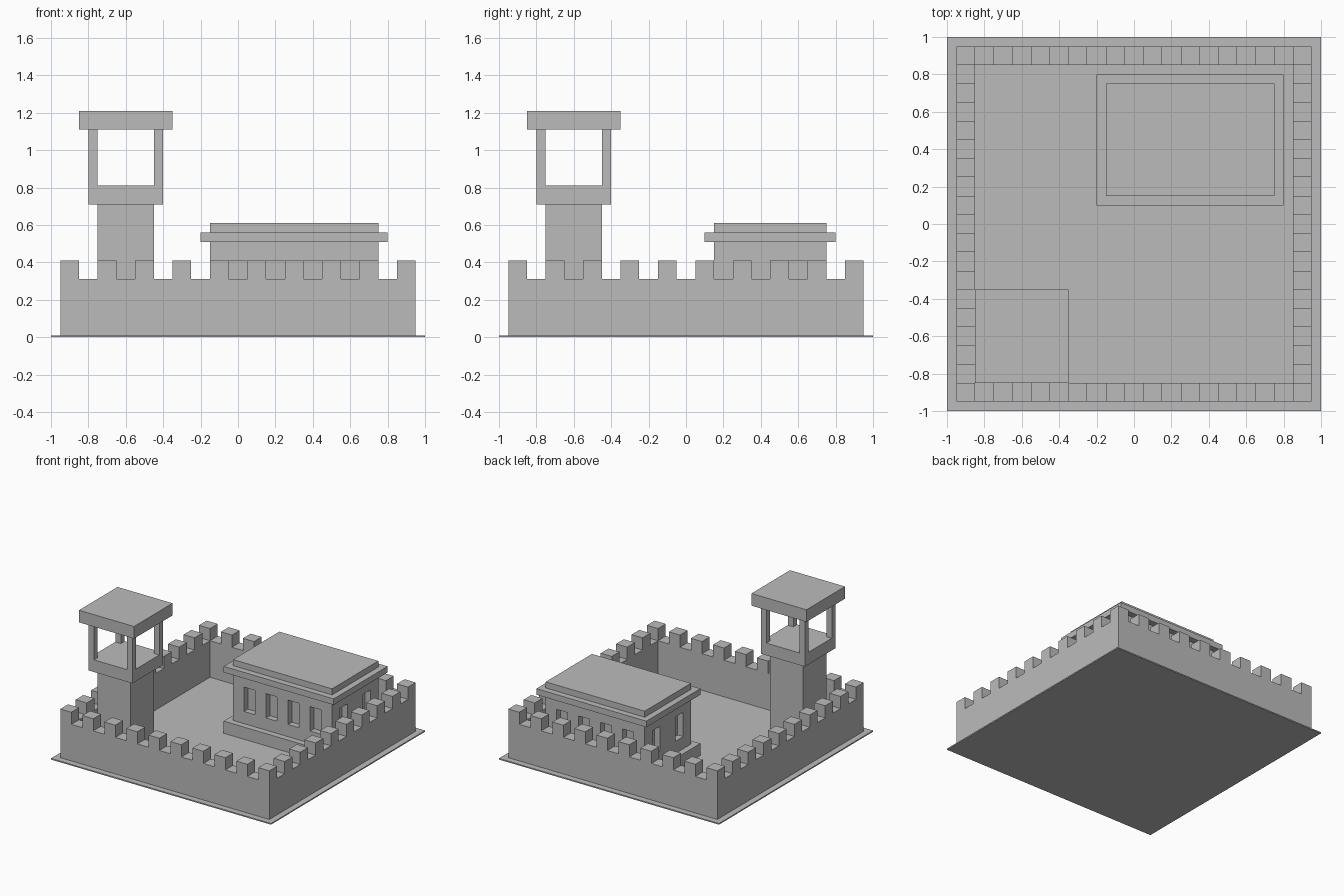
import bpy
import bmesh

if "Cube" in bpy.data.objects:
    bpy.data.objects.remove(bpy.data.objects["Cube"])

stone = bpy.data.materials.new("grey stone")
stone.diffuse_color = (0.5, 0.5, 0.5, 1)
stone.use_nodes = True
stone.node_tree.nodes["Principled BSDF"].inputs["Base Color"].default_value = stone.diffuse_color


def boxes(name, spans):
    """One object made of boxes given as (x0, x1, y0, y1, z0, z1)."""
    bm = bmesh.new()
    for x0, x1, y0, y1, z0, z1 in spans:
        vs = bmesh.ops.create_cube(bm, size=1)["verts"]
        for v in vs:
            v.co = (x1 if v.co.x > 0 else x0,
                    y1 if v.co.y > 0 else y0,
                    z1 if v.co.z > 0 else z0)
    mesh = bpy.data.meshes.new(name)
    bm.to_mesh(mesh)
    bm.free()
    mesh.materials.append(stone)
    ob = bpy.data.objects.new(name, mesh)
    bpy.context.collection.objects.link(ob)
    return ob


# Ground slab
boxes("ground_slab", [(-1, 1, -1, 1, 0, 0.01)])

# Curtain wall: a square ring
O, I = 0.95, 0.85
boxes("curtain_wall", [
    (-O, O, -O, -I, 0.01, 0.31), (-O, O, I, O, 0.01, 0.31),
    (-O, -I, -I, I, 0.01, 0.31), (I, O, -I, I, 0.01, 0.31)])

# Battlements: ten per side, corners shared
merlons = []
for k in range(10):
    a = -0.95 + 0.2 * k
    for lo in (-O, I):
        merlons.append((a, a + 0.1, lo, lo + 0.1, 0.31, 0.41))
        if 0 < k < 9:
            merlons.append((lo, lo + 0.1, a, a + 0.1, 0.31, 0.41))
boxes("battlements", merlons)

# Watchtower
boxes("tower_shaft", [(-0.75, -0.45, -0.75, -0.45, 0.01, 0.71)])
boxes("tower_platform", [(-0.8, -0.4, -0.8, -0.4, 0.71, 0.81)])
boxes("tower_posts", [(x, x + 0.05, y, y + 0.05, 0.81, 1.11)
                      for x in (-0.8, -0.45) for y in (-0.8, -0.45)])
boxes("tower_roof", [(-0.85, -0.35, -0.85, -0.35, 1.11, 1.21)])

# Hall
boxes("hall_plinth", [(-0.2, 0.8, 0.1, 0.8, 0.01, 0.11)])
hall = boxes("hall_body", [(-0.15, 0.75, 0.15, 0.75, 0.11, 0.51)])
boxes("hall_eaves", [(-0.2, 0.8, 0.1, 0.8, 0.51, 0.56)])
boxes("hall_roof", [(-0.15, 0.75, 0.15, 0.75, 0.56, 0.61)])

# Recessed windows: four on front and back, two on each end
D, Z0, Z1 = 0.05, 0.21, 0.41
cuts = []
for k in range(4):
    x = -0.05 + 0.2 * k
    cuts += [(x, x + 0.1, 0.1, 0.15 + D, Z0, Z1),
             (x, x + 0.1, 0.75 - D, 0.8, Z0, Z1)]
for y in (0.25, 0.55):
    cuts += [(-0.2, -0.15 + D, y, y + 0.1, Z0, Z1),
             (0.75 - D, 0.8, y, y + 0.1, Z0, Z1)]
cutter = boxes("window_cutter", cuts)
cutter.hide_render = True
cutter.hide_set(True)
mod = hall.modifiers.new("windows", "BOOLEAN")
mod.operation = "DIFFERENCE"
mod.solver = "EXACT"
mod.object = cutter
